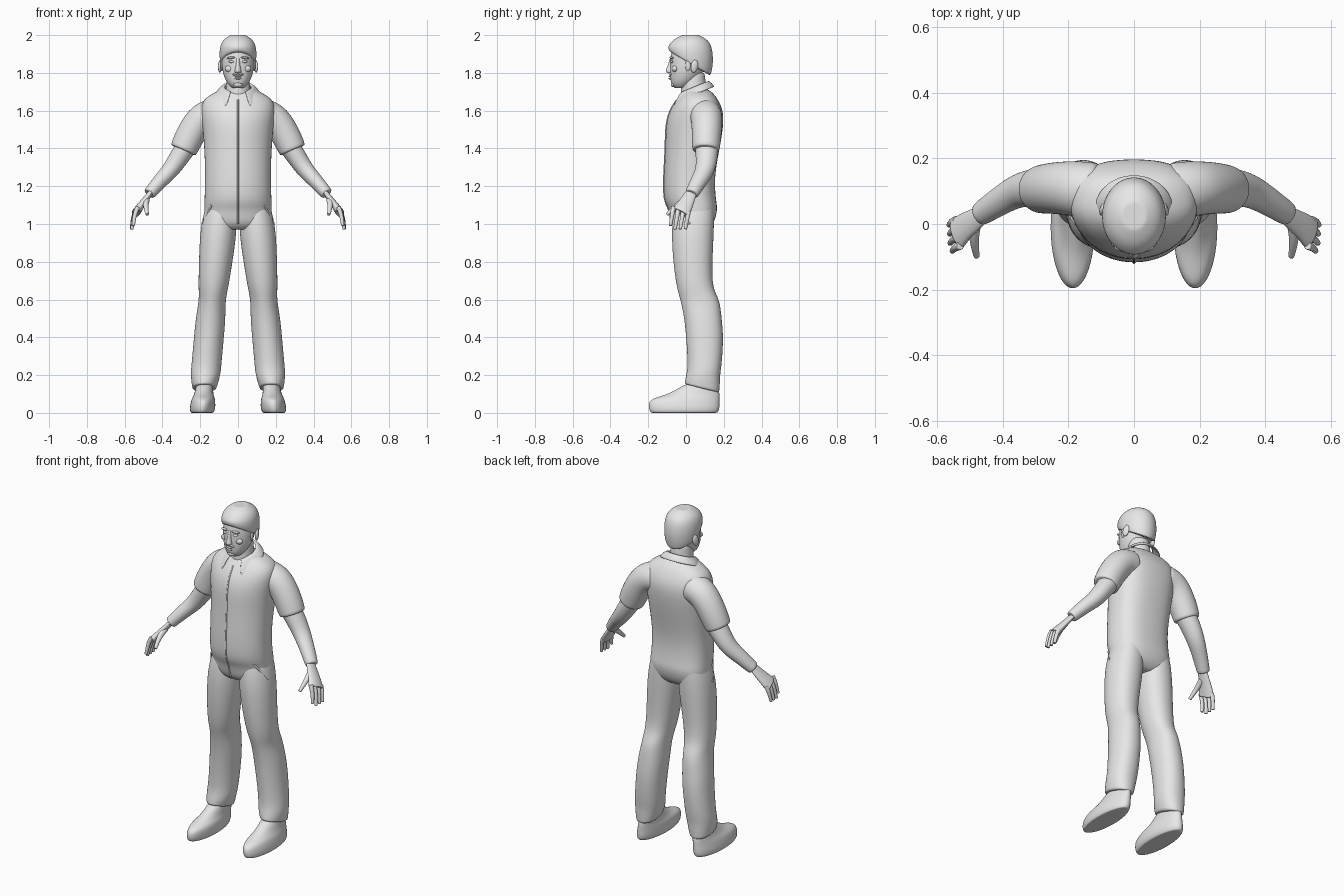
import bpy, bmesh
from math import sin, cos, pi, radians
from mathutils import Vector, Euler, Matrix

cube = bpy.data.objects.get("Cube")
if cube:
    bpy.data.objects.remove(cube)

grey = bpy.data.materials.new("plain grey")
grey.use_nodes = True
grey.diffuse_color = (.8, .8, .8, 1)
grey.node_tree.nodes["Principled BSDF"].inputs["Base Color"].default_value = grey.diffuse_color


def finish(name, bm, mirror=False, subdivide=True, thickness=0):
    """Turn a bmesh into a smooth shaded object with its modifiers."""
    bmesh.ops.recalc_face_normals(bm, faces=bm.faces)
    mesh = bpy.data.meshes.new(name)
    bm.to_mesh(mesh)
    bm.free()
    mesh.materials.append(grey)
    mesh.shade_smooth()
    mesh.set_sharp_from_angle(angle=radians(60))
    obj = bpy.data.objects.new(name, mesh)
    bpy.context.collection.objects.link(obj)
    if thickness:
        solid = obj.modifiers.new("Thickness", 'SOLIDIFY')
        solid.thickness = thickness
        solid.offset = 0
    if subdivide:
        smooth = obj.modifiers.new("Smooth", 'SUBSURF')
        smooth.levels = smooth.render_levels = 2
    if mirror:
        obj.modifiers.new("Mirror", 'MIRROR').use_mirror_merge = False


def shrunk(ring):
    """Slightly smaller copy of a ring, so that its end keeps a firm edge."""
    middle = sum(ring, Vector()) / len(ring)
    return [middle.lerp(p, .9) for p in ring]


def skin(rings, closed=True):
    """Bridge rings of points, capping the ends of closed ones."""
    bm = bmesh.new()
    if closed:
        rings = [shrunk(rings[0]), *rings, shrunk(rings[-1])]
    loops = [[bm.verts.new(p) for p in ring] for ring in rings]
    count = len(loops[0])
    for low, high in zip(loops, loops[1:]):
        for i in range(count if closed else count - 1):
            j = (i + 1) % count
            bm.faces.new((low[i], low[j], high[j], high[i]))
    if closed:
        bm.faces.new(loops[0])
        bm.faces.new(loops[-1])
    return bm


def stack(name, rows, centre=lambda z: 0, mirror=False, sides=20, box=1):
    """Level sections: height, half width, front y, back y and optional slope."""
    rings = []
    for z, half, front, back, *slope in rows:
        middle, depth = (front + back) / 2, (back - front) / 2
        ring = []
        for i in range(sides):
            c, s = cos(2 * pi * i / sides), sin(2 * pi * i / sides)
            power = box if s > 0 else 1
            x = half * abs(c) ** power * (1 if c > 0 else -1)
            y = depth * abs(s) ** power * (1 if s > 0 else -1)
            tilt = y * slope[0] if slope else 0
            ring.append(Vector((centre(z) + x, middle + y, z + tilt)))
        rings.append(ring)
    finish(name, skin(rings), mirror)


def tube(name, points, start, end, flat=1, sides=16):
    """Mirrored tapering tube along a path; flat squeezes it across y."""
    path = [Vector(p) for p in points]
    last = len(path) - 1
    rings = []
    for i, p in enumerate(path):
        along = (path[min(i + 1, last)] - path[max(i - 1, 0)]).normalized()
        wide = Vector((0, 1, 0))
        wide = (wide - along * along.dot(wide)).normalized()
        thin = along.cross(wide) * flat
        radius = start + (end - start) * i / last
        turns = [2 * pi * k / sides for k in range(sides)]
        rings.append([p + (wide * cos(a) + thin * sin(a)) * radius for a in turns])
    finish(name, skin(rings), mirror=True)


def blob(name, place, size, mirror=False, turn=(0, 0, 0)):
    """Ellipsoid for small facial parts."""
    bm = bmesh.new()
    bmesh.ops.create_uvsphere(bm, u_segments=16, v_segments=10, radius=1)
    bm.transform(Matrix.LocRotScale(Vector(place), Euler(turn), Vector(size)))
    finish(name, bm, mirror, subdivide=False)


# Shirt with a front placket that follows it
body = [(.97, .13, -.04, .11), (1, .18, -.08, .15), (1.08, .18, -.09, .17),
        (1.12, .18, -.12, .16), (1.25, .175, -.12, .15), (1.4, .18, -.11, .18),
        (1.52, .19, -.11, .2), (1.6, .2, -.09, .2), (1.66, .19, -.05, .17),
        (1.7, .12, -.02, .14), (1.72, .06, 0, .1)]
stack("shirt_body", body, box=.75)
stack("front_placket", [(z, .007, front - .004, front + .03) for z, half, front, back in body[1:-2]], sides=8)


# Trouser legs spread towards the feet
def leg_line(z):
    return .19 - .09 * z


leg = [(1.1, .08, -.06, .15), (.98, .1, -.08, .15), (.8, .09, -.07, .14),
       (.66, .08, -.05, .14), (.6, .07, -.03, .18), (.5, .08, -.01, .19), (.4, .08, 0, .2),
       (.25, .08, .01, .19), (.2, .08, 0, .18), (.13, .065, -.01, .18, -.25)]
stack("trouser_leg", leg, leg_line, mirror=True, box=.9)
tube("pocket_seam", [(.14, -.05, 1.1), (.16, -.02, 1.06), (.19, .02, 1)], .006, .006)

# Shoes
shoe = [(0, .06, -.19, .17), (.02, .07, -.2, .18), (.06, .065, -.2, .18),
        (.08, .06, -.17, .18), (.1, .05, -.09, .18), (.15, .045, -.01, .17)]
stack("shoe", shoe, leg_line, mirror=True)

# Arms
tube("sleeve", [(.12, .1, 1.58), (.19, .11, 1.57), (.25, .11, 1.48), (.29, .105, 1.39)], .09, .075)
tube("forearm", [(.26, .11, 1.43), (.32, .11, 1.34), (.36, .1, 1.28), (.41, .07, 1.23), (.47, .03, 1.16)],
     .065, .038, flat=.9)
tube("palm", [(.46, .03, 1.17), (.49, .01, 1.13), (.52, -.01, 1.09), (.54, -.03, 1.06)], .03, .053, flat=.45)
for i, finger in enumerate(["index", "middle", "ring", "little"]):
    base = Vector((.53 + .004 * i, -.066 + .026 * i, 1.09 - .009 * i))
    length = .11 - .01 * abs(i - 1)
    bends = [Vector((.25 * t ** .5, -.17 * t, -t)) * length for t in (0, .3, .6, 1)]
    tube(finger + "_finger", [base + bend for bend in bends], .014, .009, sides=10)
tube("thumb", [(.485, 0, 1.13), (.49, -.05, 1.1), (.48, -.1, 1.05)], .02, .01, sides=10)

# Neck, head and hair
stack("neck", [(1.6, .08, -.03, .12), (1.7, .065, -.03, .11), (1.8, .06, -.02, .1)])
stack("head", [(1.72, .03, -.06, 0), (1.74, .055, -.08, .04), (1.78, .075, -.085, .08),
               (1.82, .085, -.085, .1), (1.88, .09, -.085, .13), (1.95, .08, -.07, .12), (1.98, .04, -.02, .07)])
stack("hair", [(1.85, .093, -.09, .13, -.6), (1.87, .098, -.095, .14, -.5), (1.91, .1, -.095, .147, -.25),
               (1.95, .094, -.09, .136), (1.98, .075, -.065, .11), (2, .04, -.02, .07)])
blob("sideburn", (.086, .01, 1.84), (.007, .014, .03), True)
blob("ear", (.095, .045, 1.835), (.01, .02, .034), True, (-.2, 0, .3))

# Face
stack("nose", [(1.8, .016, -.1, -.06), (1.81, .02, -.11, -.06), (1.83, .012, -.1, -.06), (1.88, .01, -.085, -.06)], sides=12)
blob("eyebrow", (.038, -.077, 1.88), (.024, .008, .006), True, (0, .1, .3))
blob("eye", (.036, -.075, 1.86), (.014, .007, .007), True, (0, 0, .3))
blob("moustache", (.013, -.084, 1.795), (.018, .008, .006), True, (0, .3, .3))
for lip, height in (("upper_lip", 1.782), ("lower_lip", 1.77)):
    blob(lip, (0, -.083, height), (.018, .009, .005))
blob("chin", (0, -.066, 1.738), (.024, .014, .014))
blob("cheek", (.045, -.058, 1.822), (.025, .016, .018), True)

# Folded collar, open at the front with two points
inner, fold, outer = [], [], []
steps = 24
for k in range(steps + 1):
    angle = radians(300 * k / steps - 150)
    side, ahead = sin(angle), -cos(angle)
    for ring, half, back, front, drop in ((inner, .07, .065, .08, .01), (fold, .08, .07, .09, 0),
                                          (outer, .12, .1, .14, .045 + .025 * max(0, ahead))):
        y = .05 - ahead * (front if ahead > 0 else back)
        ring.append(Vector((half * side, y, 1.71 + .4 * y - drop)))
finish("collar", skin([inner, fold, outer], closed=False), thickness=.012)
